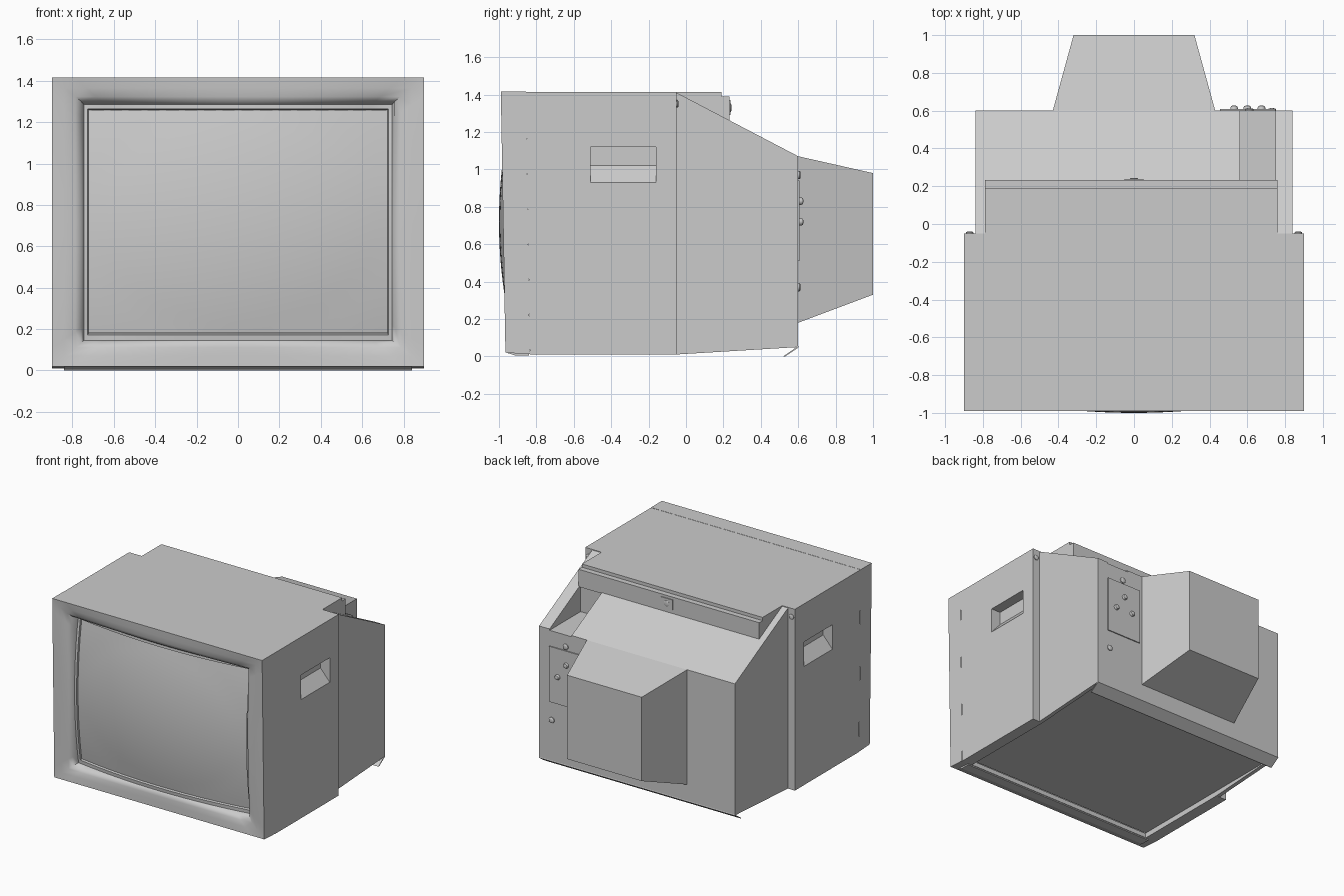
import bpy, bmesh, math

if "Cube" in bpy.data.objects:
    bpy.data.objects.remove(bpy.data.objects["Cube"])


def finish(name, bm, smooth=None):
    bmesh.ops.recalc_face_normals(bm, faces=bm.faces)
    me = bpy.data.meshes.new(name)
    bm.to_mesh(me)
    bm.free()
    ob = bpy.data.objects.new(name, me)
    bpy.context.collection.objects.link(ob)
    if smooth:
        bpy.ops.object.select_all(action='DESELECT')
        ob.select_set(True)
        bpy.context.view_layer.objects.active = ob
        bpy.ops.object.shade_smooth_by_angle(angle=math.radians(smooth))
    return ob


def loft(name, rings, caps=(True, True), smooth=None):
    bm = bmesh.new()
    vs = [[bm.verts.new(p) for p in r] for r in rings]
    n = len(rings[0])
    for a, b in zip(vs, vs[1:]):
        for i in range(n):
            j = (i + 1) % n
            bm.faces.new((a[i], a[j], b[j], b[i]))
    if caps[0]:
        bm.faces.new(vs[0])
    if caps[1]:
        bm.faces.new(vs[-1])
    return finish(name, bm, smooth)


def side_prism(name, yz, x0, x1):
    return loft(name, [[(x, y, z) for y, z in yz] for x in (x0, x1)])


def box(name, x0, x1, y0, y1, z0, z1):
    return side_prism(name, [(y0, z0), (y1, z0), (y1, z1), (y0, z1)], x0, x1)


def rect(w, z0, z1, y):
    return [(-w, y, z0), (w, y, z0), (w, y, z1), (-w, y, z1)]


def cut(ob, cutter):
    cutter.hide_render = True
    cutter.hide_set(True)
    m = ob.modifiers.new("cut", 'BOOLEAN')
    m.object = cutter
    m.solver = 'EXACT'


def knob(name, x, y, z, r, depth):
    # domed round head facing backwards
    prof = [(r, 0), (r, depth * .6), (r * .8, depth * .9), (r * .4, depth)]
    return loft(name, [[(x + q * math.cos(k * math.pi / 8), y + d, z + q * math.sin(k * math.pi / 8))
                        for k in range(16)] for q, d in prof], smooth=40)


# Curved tube face and slightly tilted bezel front
def glass_y(x, z):
    return -1.0 + .06 * (x / .72) ** 2 + .045 * ((z - .72) / .54) ** 2


def front_y(x, z):
    return -.965 - .025 * z / 1.415


def seam_y(x, z):
    return -.835 - .02 * z / 1.415


def ring(w, z0, z1, fy, n=16):
    c = [(-w, z0), (w, z0), (w, z1), (-w, z1)]
    out = []
    for k in range(4):
        (xa, za), (xb, zb) = c[k], c[(k + 1) % 4]
        for i in range(n):
            t = i / n
            x, z = xa + (xb - xa) * t, za + (zb - za) * t
            out.append((x, fy(x, z), z))
    return out


def blend(t, extra=0):
    return lambda x, z: front_y(x, z) * (1 - t) + max(glass_y(x, z), front_y(x, z)) * t + extra


# Front bezel: nearly flat frame, rolled into the opening around the screen
loft("front_bezel", [
    ring(.90, .012, 1.416, seam_y),
    ring(.90, .02, 1.416, front_y),
    ring(.84, .07, 1.365, blend(.05)),
    ring(.785, .112, 1.323, blend(.15)),
    ring(.757, .135, 1.30, blend(.35)),
    ring(.745, .146, 1.285, blend(.95)),
    ring(.727, .172, 1.265, blend(1, .0)),
    ring(.72, .18, 1.255, blend(1, .04)),
], caps=(False, False), smooth=50)

# Bulging screen, its centre reaching the very front
bm = bmesh.new()
bmesh.ops.create_grid(bm, x_segments=24, y_segments=20, size=1)
for v in bm.verts:
    u, w = v.co.x, v.co.y
    x, z = u * .722, .72 + w * .54
    v.co = (x, glass_y(x, z) + .012 * min(1, u * u + w * w), z)
screen = finish("screen", bm, 40)
if screen.data.polygons[0].normal.y > 0:
    screen.data.flip_normals()

# Shallow recess that runs under the cabinet and the rear shell
under = box("underside_cutter", -.81, .81, -.93, .575, -.1, .05)

# Cabinet with a hand hold recess on each side
cabinet = side_prism("cabinet", [(-.855, 1.415), (-.05, 1.415), (-.05, .01), (-.835, .01)], -.899, .899)
cut(cabinet, under)
for s in (-1, 1):
    grip = [(.95, 1.12), (.82, 1.12), (.82, 1.02), (.899, .93), (.95, .93)]
    cut(cabinet, loft("hand_hold_cutter", [[(s * x, y, z) for x, z in grip] for y in (-.51, -.16)]))
    knob("cabinet_screw", s * .87, -.052, 1.35, .02, .012)

# Sloping rear shell with a cable notch at one side
shell = side_prism("rear_shell", [(-.06, .01), (.6, .05), (.6, 1.07), (-.05, 1.41), (-.06, 1.41)], -.84, .84)
cut(shell, under)
cut(shell, box("notch_cutter", .56, .75, .22, .7, 1.06, 1.5))

# Tube housing behind the shell
loft("tube_housing", [rect(.43, .18, 1.07, .59), rect(.43, .18, 1.07, .6), rect(.32, .33, .98, 1.0)])

# Lid overhanging the slope with a stepped rear flap and latch
side_prism("lid", [(-.06, 1.415), (.19, 1.415), (.19, 1.39), (.232, 1.39), (.232, 1.255), (-.06, 1.395)], -.79, .76)
box("latch_plate", -.05, .05, .22, .238, 1.29, 1.37)
knob("latch_screw", 0, .235, 1.33, .022, .008)

# Connector panel, its three sockets and two screws
box("connector_panel", .455, .75, .59, .608, .51, .94)
for x, z in ((.6, .83), (.675, .72), (.53, .72)):
    knob("socket", x, .6, z, .02, .027)
for x, z in ((.61, .97), (.73, .37)):
    knob("panel_screw", x, .598, z, .022, .015)

# Bezel underside strip and angled rear lip
side_prism("bezel_underside", [(-.96, .02), (-.91, .004), (-.84, .004), (-.84, .05), (-.93, .05)], -.84, .84)
side_prism("rear_lip", [(.52, .0), (.53, 0), (.602, .048), (.6, .056)], -.84, .84)
